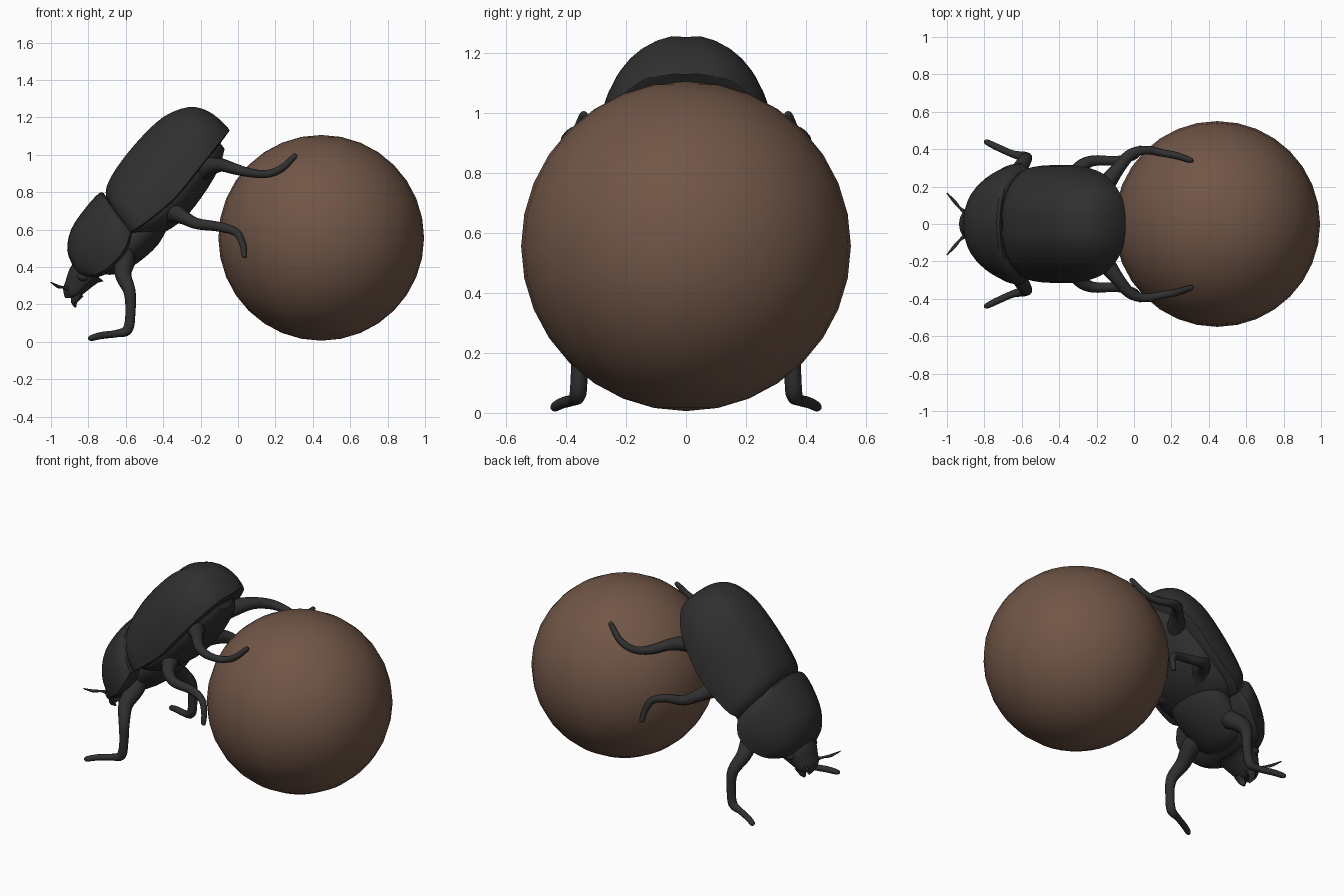
import bpy, bmesh, math
from mathutils import Vector

if "Cube" in bpy.data.objects:
    bpy.data.objects.remove(bpy.data.objects["Cube"])


def material(name, rgb):
    m = bpy.data.materials.new(name)
    m.diffuse_color = (*rgb, 1)
    m.use_nodes = True
    m.node_tree.nodes["Principled BSDF"].inputs["Base Color"].default_value = m.diffuse_color
    return m


SHELL = material("black shell", (0.029, 0.029, 0.029))
EARTH = material("brown earth", (0.165, 0.093, 0.063))


def finish(ob, mat, angle=40):
    ob.data.materials.clear()
    ob.data.materials.append(mat)
    bpy.ops.object.select_all(action='DESELECT')
    ob.select_set(True)
    bpy.context.view_layer.objects.active = ob
    bpy.ops.object.shade_smooth_by_angle(angle=math.radians(angle))
    return ob


def spline(rows, steps):
    """Catmull-Rom interpolation between rows of numbers."""
    out = []
    for i in range(len(rows) - 1):
        p0, p1, p2 = rows[max(i - 1, 0)], rows[i], rows[i + 1]
        p3 = rows[min(i + 2, len(rows) - 1)]
        for s in range(steps):
            t = s / steps
            out.append([0.5 * (2 * b + (c - a) * t + (2 * a - 5 * b + 4 * c - d) * t * t
                               + (3 * b - a - 3 * c + d) * t ** 3)
                        for a, b, c, d in zip(p0, p1, p2, p3)])
    return out + [list(rows[-1])]


def loft(name, sections, depth, seam=0.0, n=32, steps=3):
    """Sections hold rim x, z, top x, z and half width; depth is the bulge below the rim."""
    bm = bmesh.new()
    rings = []
    for rx, rz, tx, tz, hw in spline(sections, steps):
        ring = []
        rim, up = Vector((rx, 0, rz)), Vector((tx - rx, 0, tz - rz))
        for k in range(n):
            a = 2 * math.pi * k / n
            s = math.sin(a)
            lift = s * (1 if s > 0 else depth)
            if k == n // 4:
                lift -= seam
            ring.append(bm.verts.new(rim + up * lift + Vector((0, hw * math.cos(a), 0))))
        rings.append(ring)
    for r, q in zip(rings, rings[1:]):
        for k in range(n):
            j = (k + 1) % n
            bm.faces.new((r[k], r[j], q[j], q[k]))
    bm.faces.new(rings[0])
    bm.faces.new(rings[-1])
    bmesh.ops.recalc_face_normals(bm, faces=bm.faces)
    me = bpy.data.meshes.new(name)
    bm.to_mesh(me)
    bm.free()
    ob = bpy.data.objects.new(name, me)
    bpy.context.collection.objects.link(ob)
    return finish(ob, SHELL)


def limb(name, points):
    """Tapered tube pair through points x, y, z, radius."""
    for side, label in ((1, "left"), (-1, "right")):
        cu = bpy.data.curves.new(f"{name}_{label}", 'CURVE')
        cu.dimensions = '3D'
        cu.bevel_depth = 1
        cu.bevel_resolution = 3
        cu.use_fill_caps = True
        rows = spline(points, 4)
        sp = cu.splines.new('POLY')
        sp.points.add(len(rows) - 1)
        for p, (x, y, z, r) in zip(sp.points, rows):
            p.co = (x, y * side, z, 1)
            p.radius = r
        ob = bpy.data.objects.new(f"{name}_{label}", cu)
        bpy.context.collection.objects.link(ob)
        bpy.ops.object.select_all(action='DESELECT')
        ob.select_set(True)
        bpy.context.view_layer.objects.active = ob
        bpy.ops.object.convert(target='MESH')
        finish(bpy.context.object, SHELL, 60)


def ellipsoid(name, loc, scale, mat, seg=16, rings=8):
    bpy.ops.mesh.primitive_uv_sphere_add(segments=seg, ring_count=rings, location=loc)
    ob = bpy.context.object
    ob.name = name
    ob.scale = scale
    return finish(ob, mat, 60)


# Rolled ball
ellipsoid("ball", (0.445, 0, 0.556), (0.55, 0.55, 0.55), EARTH, 32, 16)

# Domed wing cases with a centre seam
loft("wing_cases", [
    (-.575, .59, -.705, .765, .265),
    (-.53, .615, -.707, .83, .305),
    (-.43, .69, -.65, .94, .315),
    (-.33, .78, -.53, 1.09, .315),
    (-.24, .89, -.40, 1.21, .30),
    (-.16, .99, -.27, 1.26, .265),
    (-.10, 1.065, -.18, 1.245, .205),
    (-.06, 1.115, -.11, 1.20, .13),
    (-.045, 1.13, -.055, 1.145, .04)], 0.04, seam=0.03)

# Belly under the wing cases
loft("belly", [
    (-.62, .60, -.66, .66, .20),
    (-.50, .64, -.56, .72, .26),
    (-.38, .735, -.46, .83, .27),
    (-.27, .86, -.35, .95, .25),
    (-.17, .99, -.24, 1.06, .19),
    (-.10, 1.07, -.13, 1.11, .08)], 0.95)

# Neck shield
loft("neck_shield", [
    (-.85, .365, -.885, .41, .13),
    (-.80, .355, -.913, .49, .20),
    (-.73, .375, -.893, .60, .265),
    (-.65, .44, -.82, .71, .315),
    (-.60, .51, -.735, .80, .325),
    (-.575, .585, -.70, .765, .29)], 0.08)

# Chest between the front and middle legs
loft("chest", [
    (-.78, .40, -.81, .44, .12),
    (-.70, .425, -.76, .49, .18),
    (-.60, .50, -.67, .58, .20),
    (-.50, .60, -.58, .68, .21),
    (-.42, .70, -.48, .76, .18)], 0.95)

# Head tapering to a blunt snout
loft("head", [
    (-.765, .365, -.86, .45, .14),
    (-.80, .34, -.90, .39, .135),
    (-.845, .29, -.922, .325, .105),
    (-.875, .255, -.935, .28, .085),
    (-.885, .235, -.925, .235, .06)], 0.5)

for s in (1, -1):
    ellipsoid("eye", (-.825, .118 * s, .35), (.036, .026, .026), SHELL)

limb("jaw", [(-.85, .05, .26, .03), (-.875, .045, .22, .02), (-.87, .02, .188, .006)])
limb("antenna", [(-.90, .06, .28, .014), (-.93, .085, .29, .007),
                 (-.96, .12, .295, .009), (-1.0, .165, .318, .003)])

# Front legs standing on the ground
limb("front_leg", [
    (-.62, .12, .49, .065), (-.605, .20, .43, .055), (-.615, .28, .36, .045),
    (-.58, .345, .27, .034), (-.575, .355, .16, .028), (-.59, .36, .065, .028),
    (-.65, .375, .044, .020), (-.73, .41, .034, .019), (-.785, .437, .02, .016),
    (-.80, .443, .015, .005)])

# Middle legs gripping the sides of the ball
limb("middle_leg", [
    (-.42, .10, .66, .07), (-.35, .20, .69, .055), (-.29, .30, .665, .038),
    (-.22, .338, .632, .030), (-.10, .338, .615, .026), (-.01, .36, .585, .022),
    (.025, .385, .52, .018), (.034, .405, .46, .015), (.034, .408, .448, .005)])

# Hind legs reaching over the ball
limb("hind_leg", [
    (-.25, .10, .90, .07), (-.16, .20, .935, .052), (-.09, .29, .945, .036),
    (-.02, .37, .925, .030), (.06, .395, .905, .024), (.15, .38, .897, .021),
    (.23, .365, .925, .019), (.30, .342, .99, .015), (.312, .338, 1.003, .005)])
